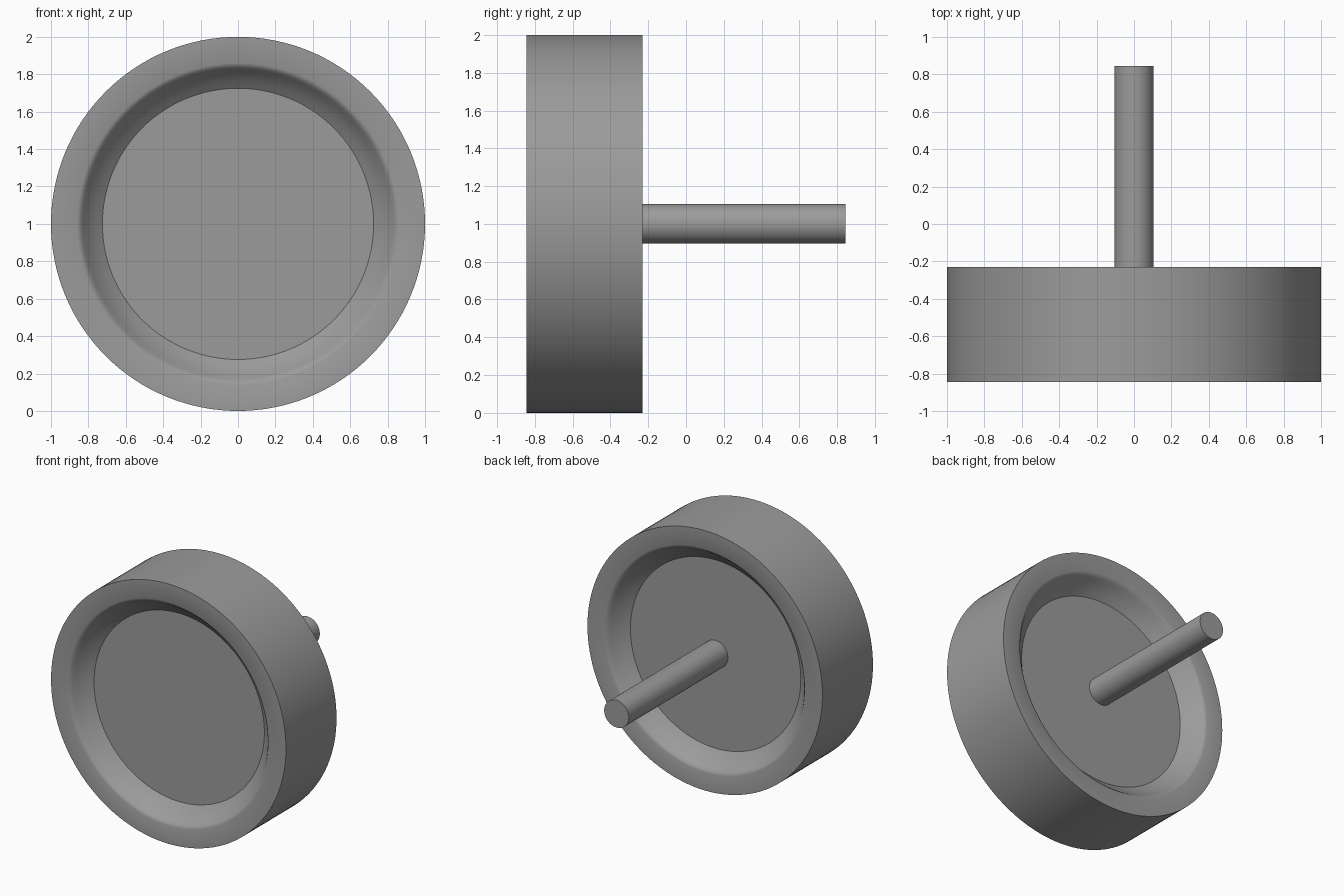
import bpy
import math

if "Cube" in bpy.data.objects:
    bpy.data.objects.remove(bpy.data.objects["Cube"])

grey = bpy.data.materials.new("mid grey")
grey.diffuse_color = (0.33, 0.33, 0.33, 1)
grey.use_nodes = True
grey.node_tree.nodes["Principled BSDF"].inputs["Base Color"].default_value = grey.diffuse_color

AXIS_Z = 1.0
FRONT, BACK = -0.845, -0.23


def lathe(name, profile, sides):
    """Revolve (radius, y) points around the y axis; radius 0 closes an end."""
    verts, rings, faces = [], [], []
    for r, y in profile:
        count = sides if r > 0 else 1
        rings.append(range(len(verts), len(verts) + count))
        for i in range(count):
            a = 2 * math.pi * i / sides
            verts.append((r * math.sin(a), y, AXIS_Z + r * math.cos(a)))
    for p, q in zip(rings, rings[1:]):
        for i in range(sides):
            j = (i + 1) % sides
            if len(p) == 1:
                faces.append((p[0], q[i], q[j]))
            elif len(q) == 1:
                faces.append((p[i], q[0], p[j]))
            else:
                faces.append((p[i], q[i], q[j], p[j]))
    mesh = bpy.data.meshes.new(name)
    mesh.from_pydata(verts, [], faces)
    mesh.materials.append(grey)
    obj = bpy.data.objects.new(name, mesh)
    bpy.context.collection.objects.link(obj)
    bpy.ops.object.select_all(action='DESELECT')
    obj.select_set(True)
    bpy.context.view_layer.objects.active = obj
    bpy.ops.object.mode_set(mode='EDIT')
    bpy.ops.mesh.select_all(action='SELECT')
    bpy.ops.mesh.normals_make_consistent(inside=False)
    bpy.ops.object.mode_set(mode='OBJECT')
    bpy.ops.object.shade_smooth_by_angle(angle=math.radians(30))
    return obj


# Wheel: recessed disc, rounded dish wall and flat rim, the same on both faces
dish = [(0, 0.13), (0.725, 0.13), (0.76, 0.102), (0.79, 0.073), (0.815, 0.043),
        (0.832, 0.02), (0.845, 0.006), (0.86, 0), (1.0, 0)]
front_side = [(r, FRONT + d) for r, d in dish]
back_side = [(r, BACK - d) for r, d in reversed(dish)]
lathe("wheel", front_side + back_side, 128)

# Axle: plain rod from the back of the disc
lathe("axle", [(0, -0.37), (0.105, -0.37), (0.105, 0.845), (0, 0.845)], 48)
